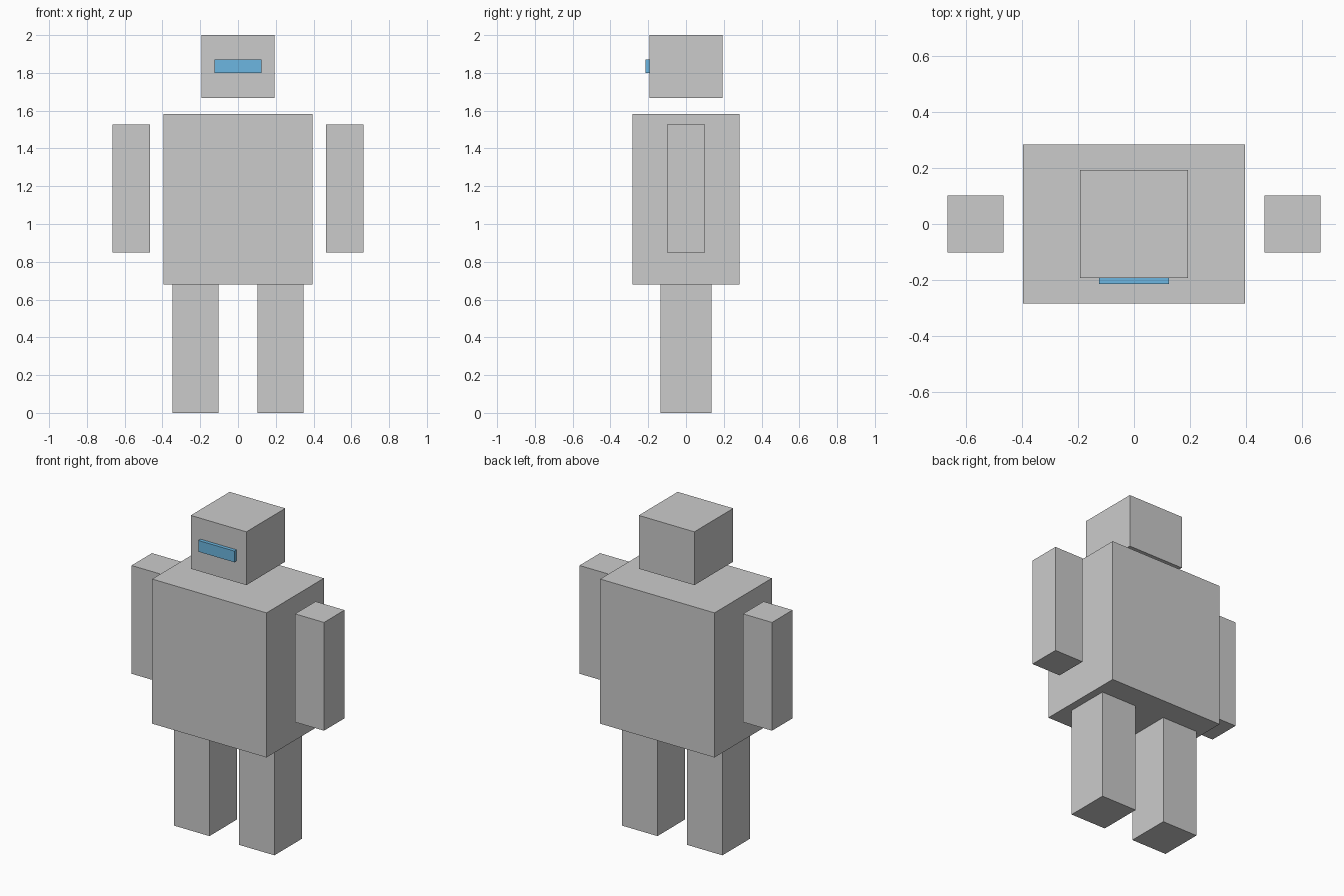
import bpy

if "Cube" in bpy.data.objects:
    bpy.data.objects.remove(bpy.data.objects["Cube"])


def box(name, x, y, z):
    """Add a box spanning the given (min, max) ranges."""
    spans = (x, y, z)
    bpy.ops.mesh.primitive_cube_add(size=1, location=[(a + b) / 2 for a, b in spans])
    obj = bpy.context.object
    obj.name = name
    obj.scale = [b - a for a, b in spans]
    bpy.ops.object.transform_apply(location=False, rotation=False, scale=True)
    return obj


# Torso and floating head
box("torso", (-0.395, 0.395), (-0.283, 0.283), (0.68, 1.583))
box("head", (-0.192, 0.192), (-0.192, 0.192), (1.667, 2.0))

# Arms and legs, one per side
for side, label in ((-1, "right"), (1, "left")):
    box(label + "_arm", sorted((side * 0.465, side * 0.665)), (-0.101, 0.101), (0.85, 1.526))
    box(label + "_leg", sorted((side * 0.102, side * 0.347)), (-0.136, 0.136), (0.0, 0.68))

# Blue visor on the face
visor = box("visor", (-0.124, 0.124), (-0.214, -0.192), (1.80, 1.87))
blue = bpy.data.materials.new("visor_blue")
blue.diffuse_color = (0.15, 0.47, 0.75, 1)
blue.use_nodes = True
blue.node_tree.nodes["Principled BSDF"].inputs["Base Color"].default_value = blue.diffuse_color
visor.data.materials.append(blue)
